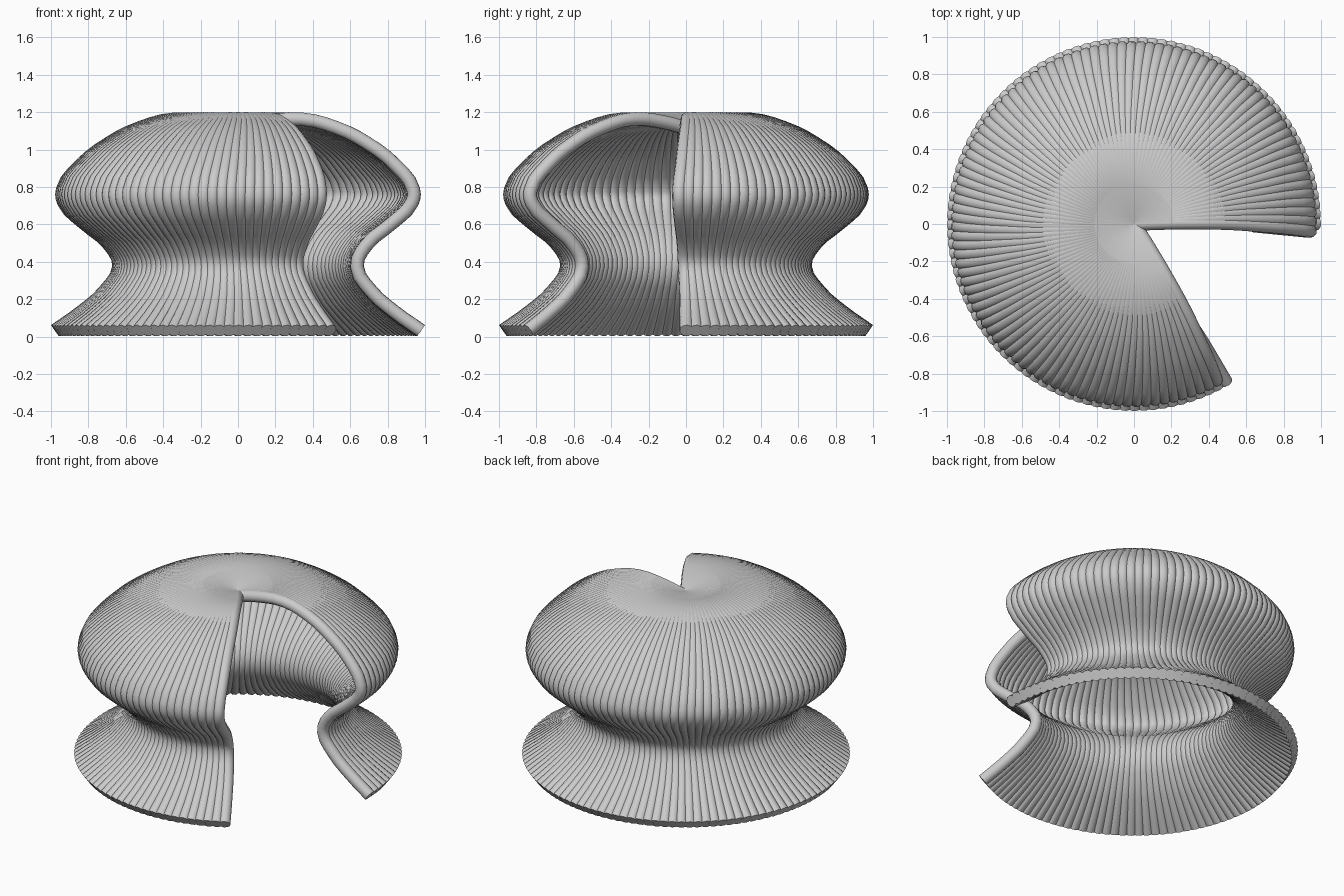
import bpy, math

if "Cube" in bpy.data.objects:
    bpy.data.objects.remove(bpy.data.objects["Cube"])

# rib centre line: radius, sideways drift, height (from crown to foot)
RIB = [(0.0, 0.0, 1.115), (0.15, 0.006, 1.148), (0.34, 0.008, 1.163),
       (0.525, 0.004, 1.117), (0.69, -0.008, 1.035), (0.845, -0.022, 0.914),
       (0.938, -0.036, 0.785), (0.93, -0.036, 0.715), (0.826, -0.026, 0.608),
       (0.685, -0.012, 0.487), (0.637, -0.006, 0.375), (0.713, 0.0, 0.243),
       (0.83, 0.002, 0.138), (0.979, 0.003, 0.032)]
TUBE = 0.037
COUNT, STEP = 101, math.radians(3)

curve = bpy.data.curves.new("ribbed_shell", 'CURVE')
curve.dimensions = '3D'
curve.resolution_u = 3
curve.bevel_depth = TUBE
curve.bevel_resolution = 3
curve.use_fill_caps = True

# fan of ribs around the axis, leaving a 60 degree opening at the front right
for i in range(COUNT):
    c, s = math.cos(i * STEP), math.sin(i * STEP)
    spline = curve.splines.new('BEZIER')
    spline.bezier_points.add(len(RIB) - 1)
    for p, (r, t, z) in zip(spline.bezier_points, RIB):
        p.co = (r * c - t * s, r * s + t * c, z)
        p.handle_left_type = p.handle_right_type = 'AUTO'

shell = bpy.data.objects.new("ribbed_shell", curve)
bpy.context.collection.objects.link(shell)

# turn the ribs into a mesh with smooth sides and crisp end caps
bpy.context.view_layer.objects.active = shell
shell.select_set(True)
bpy.ops.object.convert(target='MESH')
bpy.ops.object.shade_smooth_by_angle(angle=math.radians(50))
bpy.context.object.name = "ribbed_shell"
